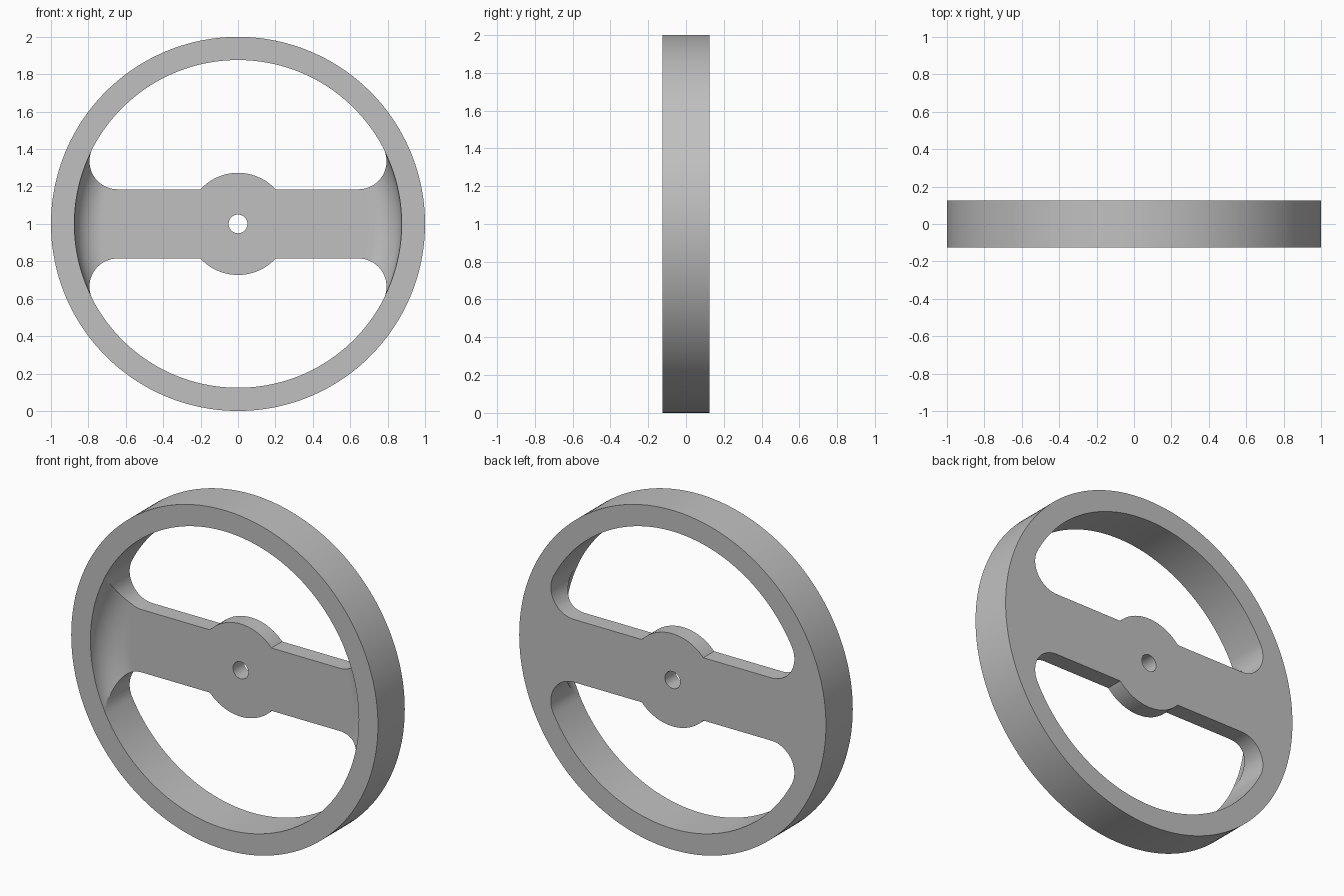
import bpy, bmesh
from math import sin, cos, pi, sqrt, atan2, asin, radians
from mathutils import Vector

cube = bpy.data.objects.get("Cube")
if cube:
    bpy.data.objects.remove(cube)

DEPTH = 0.125          # half depth of the rim
RIM_IN = 0.875         # inner radius of the rim
FILLET = 0.15          # corner radius of dish and windows
PLATE = DEPTH - 0.10   # front face of the spoke plate
SPOKE = 0.185          # half width of the spoke
HUB = 0.273
BORE = 0.05


def arc(cx, cz, r, a, b, n):
    return [(cx + r * cos(a + (b - a) * i / n), cz + r * sin(a + (b - a) * i / n))
            for i in range(n + 1)]


def make_object(name, bm):
    bmesh.ops.remove_doubles(bm, verts=bm.verts, dist=1e-5)
    bmesh.ops.recalc_face_normals(bm, faces=bm.faces)
    mesh = bpy.data.meshes.new(name)
    bm.to_mesh(mesh)
    bm.free()
    obj = bpy.data.objects.new(name, mesh)
    obj.location.z = 1
    bpy.context.collection.objects.link(obj)
    return obj


# Wheel body: dished section turned around the y axis
section = [(BORE, DEPTH), (BORE, PLATE), (0.70, PLATE)]
section += arc(RIM_IN - FILLET, PLATE - FILLET, FILLET, pi / 2, 0, 16)
section += [(1, -DEPTH), (1, DEPTH)]
bm = bmesh.new()
ring = [bm.verts.new((0, y, r)) for r, y in section]
edges = [bm.edges.new((ring[i - 1], ring[i])) for i in range(len(ring))]
bmesh.ops.spin(bm, geom=ring + edges, cent=(0, 0, 0), axis=(0, 1, 0),
               angle=2 * pi, steps=192)
wheel = make_object("wheel", bm)

# Window outline: hub bulge, rounded corners and rim arc
window_r = RIM_IN + 0.001
corner_z = SPOKE + FILLET
corner_x = sqrt((window_r - FILLET) ** 2 - corner_z ** 2)
tip = atan2(corner_z, corner_x)
hub_a = asin(SPOKE / HUB)
outline = arc(0, 0, HUB, hub_a, pi - hub_a, 32)
outline += arc(-corner_x, corner_z, FILLET, 1.5 * pi, pi - tip, 24)
outline += arc(0, 0, window_r, pi - tip, tip, 128)[1:-1]
outline += arc(corner_x, corner_z, FILLET, tip, -pi / 2, 24)

# Cutter: one window above the spoke and one below
bm = bmesh.new()
for side in (1, -1):
    face = bm.faces.new([bm.verts.new((side * x, -0.3, side * z)) for x, z in outline])
    extruded = bmesh.ops.extrude_face_region(bm, geom=[face])["geom"]
    bmesh.ops.translate(bm, vec=Vector((0, 0.6, 0)),
                        verts=[v for v in extruded if isinstance(v, bmesh.types.BMVert)])
cutter = make_object("window_cutter", bm)
cutter.hide_render = True

# Cut the windows
cut = wheel.modifiers.new("windows", "BOOLEAN")
cut.operation = "DIFFERENCE"
cut.solver = "EXACT"
cut.object = cutter
bpy.ops.object.select_all(action="DESELECT")
wheel.select_set(True)
bpy.context.view_layer.objects.active = wheel
bpy.ops.object.modifier_apply(modifier=cut.name)
bpy.data.objects.remove(cutter)

# Smooth curves, crisp edges, flat plate
bpy.ops.object.shade_smooth_by_angle(angle=radians(30))
weighted = wheel.modifiers.new("flat_faces", "WEIGHTED_NORMAL")
weighted.keep_sharp = True

# Grey metal
grey = bpy.data.materials.new("grey_metal")
grey.use_nodes = True
colour = (0.53, 0.53, 0.53, 1)
grey.diffuse_color = colour
grey.node_tree.nodes["Principled BSDF"].inputs["Base Color"].default_value = colour
wheel.data.materials.clear()
wheel.data.materials.append(grey)
